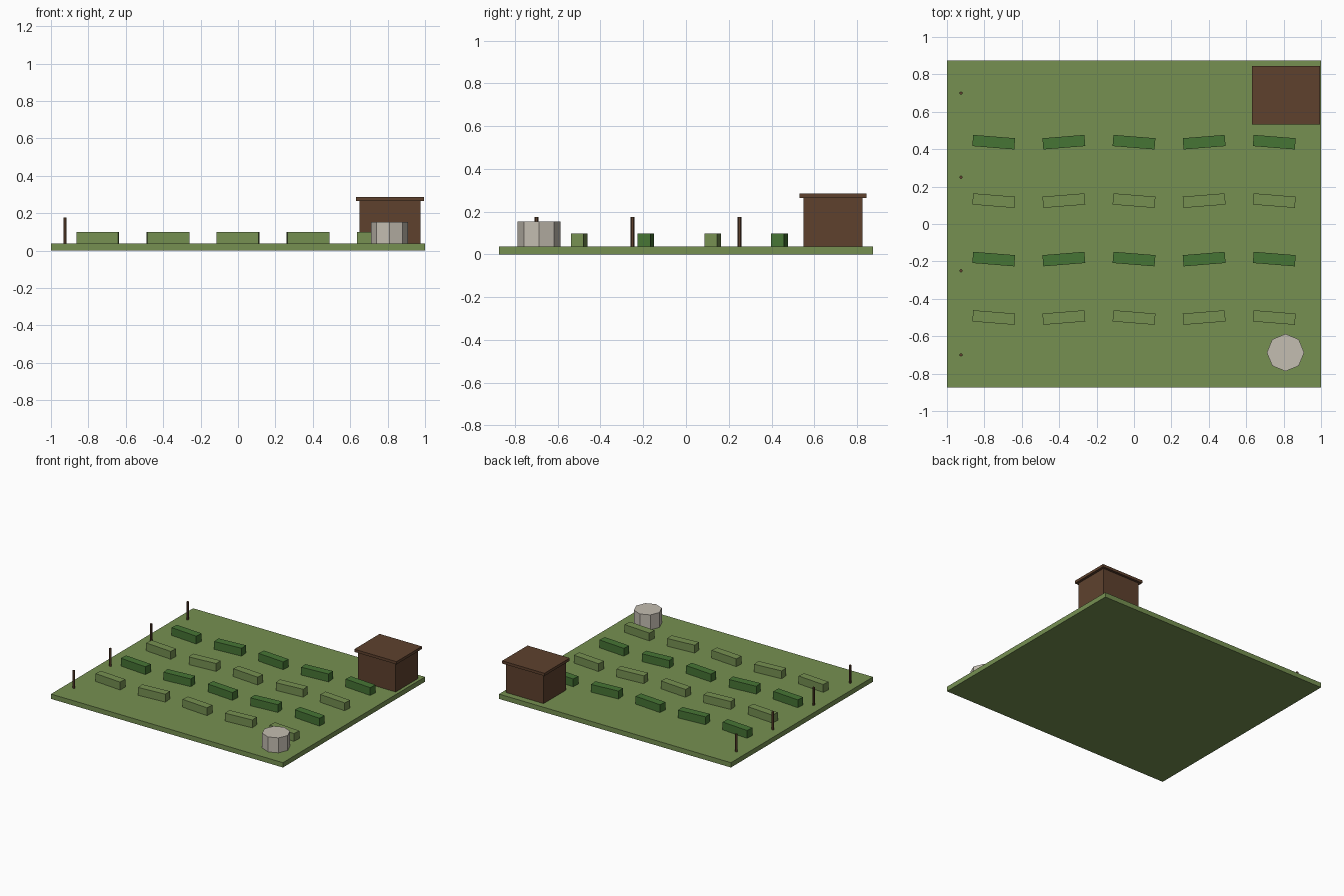
import bpy
from math import pi

cube = bpy.data.objects.get("Cube")
if cube:
    bpy.data.objects.remove(cube, do_unlink=True)


def material(name, rgb):
    mat = bpy.data.materials.new(name)
    mat.use_nodes = True
    mat.diffuse_color = (*rgb, 1)
    mat.node_tree.nodes["Principled BSDF"].inputs["Base Color"].default_value = (*rgb, 1)
    return mat


grass = material("grass_green", (0.18, 0.28, 0.083))
leaf = material("dark_leaf_green", (0.062, 0.178, 0.035))
wood = material("brown_wood", (0.112, 0.053, 0.027))
stone = material("pale_stone", (0.55, 0.51, 0.44))

GROUND = 0.0375  # top of the field


def finish(name, mat):
    obj = bpy.context.object
    obj.name = obj.data.name = name
    obj.data.materials.append(mat)
    return obj


def box(name, mat, x, y, bottom, top, width, depth, turn=0):
    bpy.ops.mesh.primitive_cube_add(size=1, location=(x, y, (bottom + top) / 2),
                                    rotation=(0, 0, turn))
    bpy.context.object.scale = (width, depth, top - bottom)
    return finish(name, mat)


def prism(name, mat, x, y, top, radius, sides):
    bpy.ops.mesh.primitive_cylinder_add(vertices=sides, radius=radius, depth=top - GROUND,
                                        location=(x, y, (GROUND + top) / 2))
    return finish(name, mat)


# Field slab
box("field", grass, 0, 0, 0, GROUND, 2, 1.75)

# Crop rows: colour alternates by row, slight turn alternates by column
for row in range(4):
    for col in range(5):
        box(f"crop_{row + 1}_{col + 1}", grass if row % 2 == 0 else leaf,
            (col - 2) * 0.375, -0.5 + row * 0.3125, GROUND, 0.0985,
            0.225, 0.06, 0.08 if col % 2 else -0.08)

# Shed with an overhanging flat roof
box("shed_walls", wood, 0.8125, 0.6875, GROUND, 0.265, 0.325, 0.275)
box("shed_roof", wood, 0.8125, 0.6875, 0.265, 0.286, 0.364, 0.312)

# Eight-sided water tank
prism("water_tank", stone, 0.81, -0.6875, 0.154, 0.1, 8)

# Fence posts along the right edge
for i, y in enumerate((-0.7, -0.25, 0.25, 0.7)):
    prism(f"fence_post_{i + 1}", wood, -0.925, y, 0.176, 0.009, 6)
